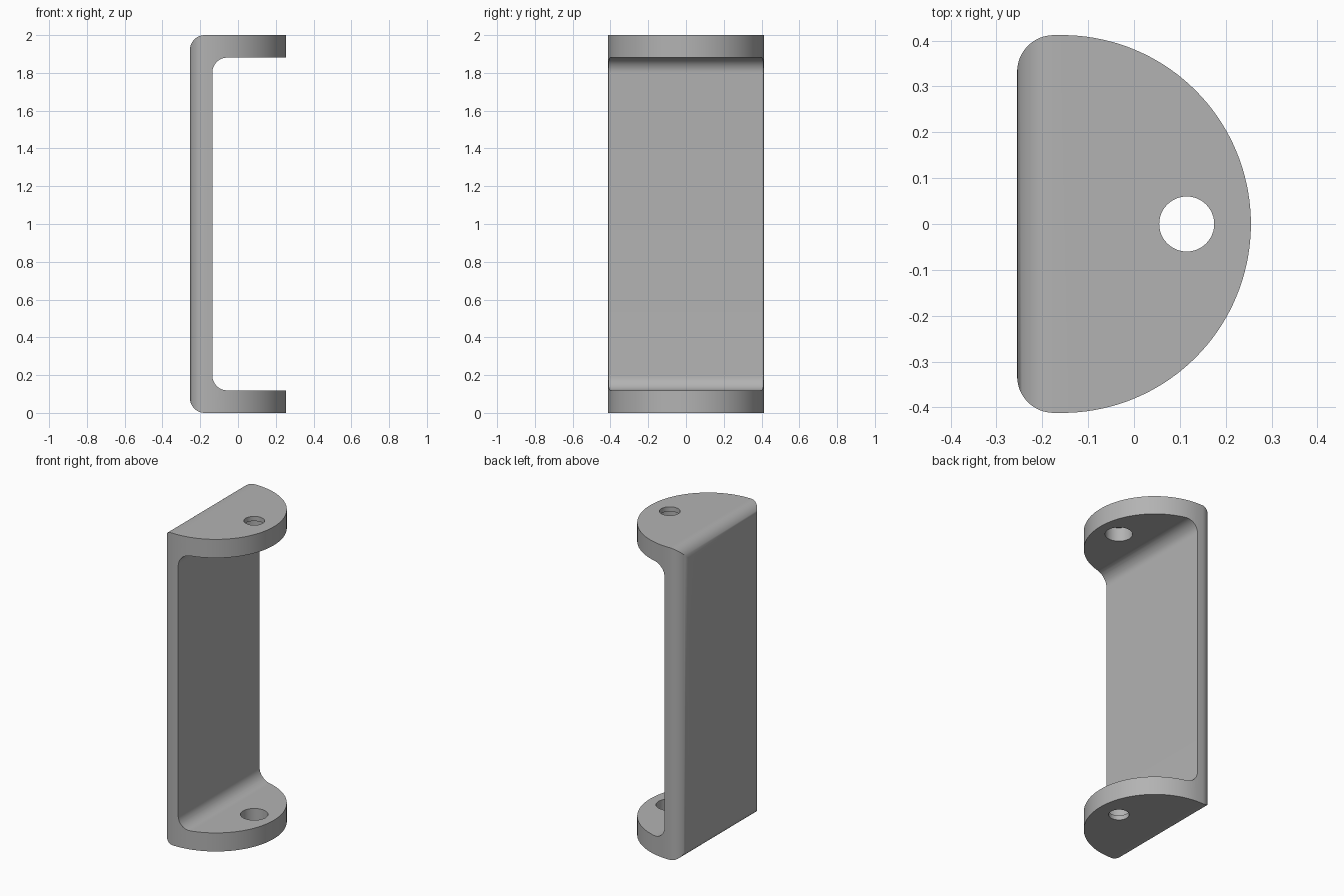
import bpy, bmesh
from math import cos, sin, pi, radians
from mathutils import Vector

cube = bpy.data.objects.get("Cube")
if cube:
    bpy.data.objects.remove(cube, do_unlink=True)

X0, X1 = -0.255, 0.255      # back of the web, tip of the flanges
HALF, HEIGHT = 0.412, 2.0   # half width, total height
THICK, FILLET = 0.119, 0.08
HOLE_X, HOLE_R, BORE_R, LIP = 0.115, 0.06, 0.08, 0.03

grey = bpy.data.materials.new("satin grey")
grey.use_nodes = True
colour = (0.45, 0.45, 0.45, 1)
grey.diffuse_color = colour
grey.node_tree.nodes["Principled BSDF"].inputs["Base Color"].default_value = colour


def arc(cx, cy, r, start, end, steps):
    """Points of a circular arc, angles in degrees."""
    angles = [radians(start + (end - start) * i / steps) for i in range(steps + 1)]
    return [(cx + r * cos(a), cy + r * sin(a)) for a in angles]


def prism(name, outline, place, push):
    """Extrude a flat outline, placed in space by a function, along push."""
    bm = bmesh.new()
    face = bm.faces.new([bm.verts.new(place(u, v)) for u, v in outline])
    moved = bmesh.ops.extrude_face_region(bm, geom=[face])["geom"]
    bmesh.ops.translate(bm, vec=Vector(push),
                        verts=[g for g in moved if isinstance(g, bmesh.types.BMVert)])
    bmesh.ops.recalc_face_normals(bm, faces=bm.faces)
    mesh = bpy.data.meshes.new(name)
    bm.to_mesh(mesh)
    bm.free()
    mesh.materials.append(grey)
    obj = bpy.data.objects.new(name, mesh)
    bpy.context.collection.objects.link(obj)
    return obj


def boolean(target, cutter, operation):
    mod = target.modifiers.new(operation.lower(), "BOOLEAN")
    mod.operation, mod.solver, mod.object = operation, "EXACT", cutter
    bpy.context.view_layer.objects.active = target
    bpy.ops.object.modifier_apply(modifier=mod.name)
    bpy.data.objects.remove(cutter, do_unlink=True)


# C-shaped side profile with rounded bends
inner = X0 + THICK
top = HEIGHT - THICK
side = [(X1 + 0.1, 0), (X1 + 0.1, THICK)]
side += arc(inner + FILLET, THICK + FILLET, FILLET, 270, 180, 12)
side += arc(inner + FILLET, top - FILLET, FILLET, 180, 90, 12)
side += [(X1 + 0.1, top), (X1 + 0.1, HEIGHT)]
side += arc(X0 + FILLET, HEIGHT - FILLET, FILLET, 90, 180, 12)
side += arc(X0 + FILLET, FILLET, FILLET, 180, 270, 12)
bracket = prism("bracket", side, lambda u, v: (u, -0.6, v), (0, 1.2, 0))

# D-shaped plan trims the profile to rounded flanges
plan = arc(X1 - HALF, 0, HALF, -90, 90, 72)
plan += arc(X0 + FILLET, HALF - FILLET, FILLET, 90, 180, 12)
plan += arc(X0 + FILLET, FILLET - HALF, FILLET, 180, 270, 12)
trim = prism("plan_trim", plan, lambda u, v: (u, v, -0.1), (0, 0, HEIGHT + 0.2))
boolean(bracket, trim, "INTERSECT")

# Screw holes, with wider counterbores on the inner faces
for radius, low in ((HOLE_R, -0.1), (BORE_R, LIP)):
    circle = arc(HOLE_X, 0, radius, 0, 360, 48)[:-1]
    drill = prism("drill", circle, lambda u, v: (u, v, low), (0, 0, HEIGHT - 2 * low))
    boolean(bracket, drill, "DIFFERENCE")

bpy.ops.object.select_all(action="DESELECT")
bracket.select_set(True)
bpy.context.view_layer.objects.active = bracket
bpy.ops.object.shade_smooth_by_angle(angle=radians(30))
